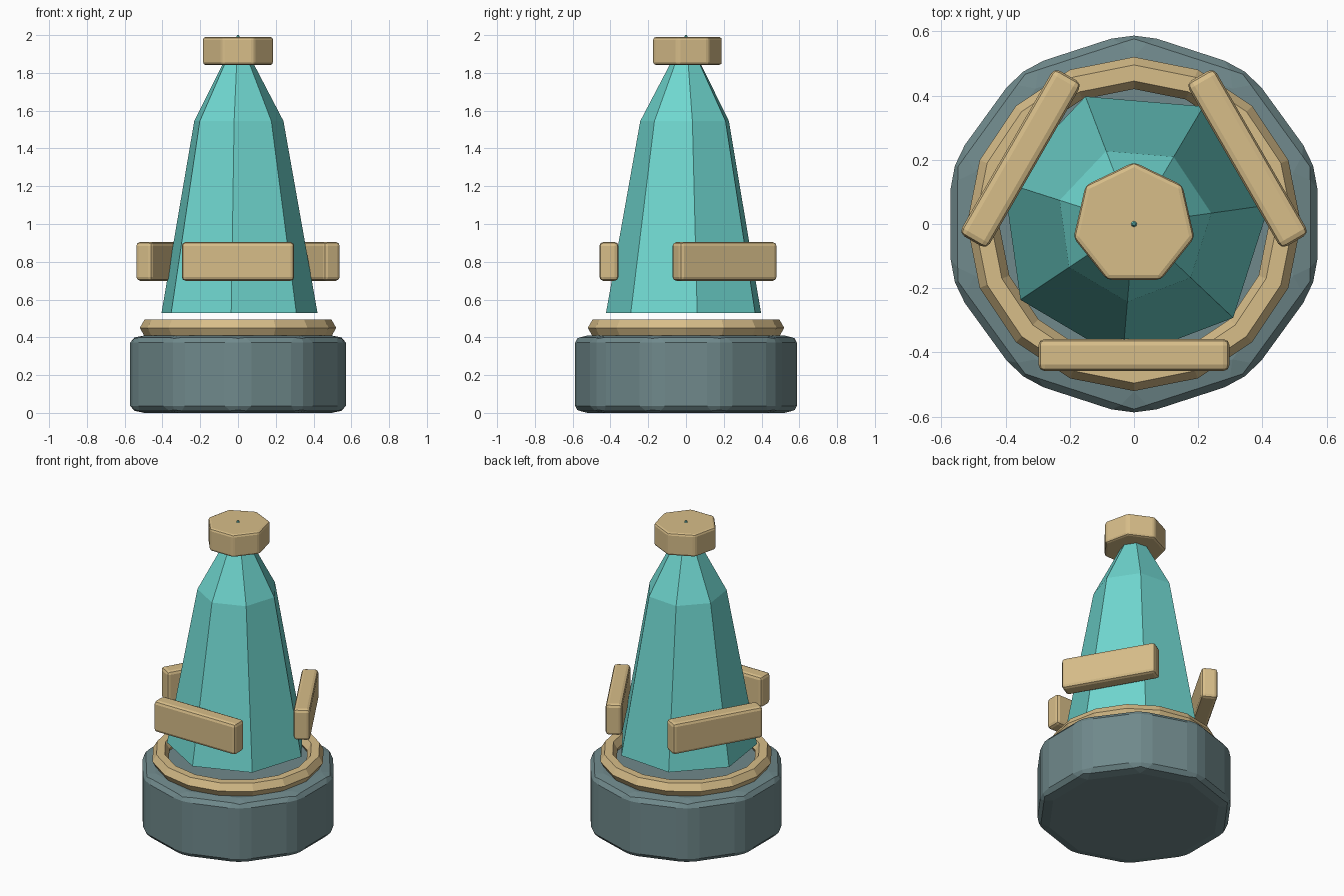
import bpy, bmesh, math
from mathutils import Matrix

if "Cube" in bpy.data.objects:
    bpy.data.objects.remove(bpy.data.objects["Cube"])


def material(name, rgb):
    m = bpy.data.materials.new(name)
    m.diffuse_color = (*rgb, 1)
    m.use_nodes = True
    m.node_tree.nodes["Principled BSDF"].inputs["Base Color"].default_value = m.diffuse_color
    return m


TEAL = material("teal", (0.16, 0.68, 0.63))
TAN = material("tan", (0.68, 0.51, 0.25))
SLATE = material("slate", (0.16, 0.25, 0.26))


def add_object(name, bm, mat):
    bmesh.ops.recalc_face_normals(bm, faces=bm.faces)
    mesh = bpy.data.meshes.new(name)
    bm.to_mesh(mesh)
    bm.free()
    mesh.materials.append(mat)
    ob = bpy.data.objects.new(name, mesh)
    bpy.context.collection.objects.link(ob)
    return ob


def lathe(profile, sides, start, closed=False):
    """Faceted solid of revolution from (radius, z) points."""
    bm = bmesh.new()
    rings = []
    for r, z in profile:
        angles = [math.radians(start) + math.tau * i / sides for i in range(sides)]
        rings.append([bm.verts.new((r * math.cos(a), r * math.sin(a), z)) for a in angles])
    pairs = list(zip(rings, rings[1:]))
    if closed:
        pairs.append((rings[-1], rings[0]))
    else:
        bm.faces.new(rings[0])
        bm.faces.new(rings[-1])
    for a, b in pairs:
        for i in range(sides):
            j = (i + 1) % sides
            bm.faces.new((a[i], a[j], b[j], b[i]))
    return bm


def bevel(bm, width):
    bmesh.ops.bevel(bm, geom=bm.edges[:], offset=width, offset_type='OFFSET',
                    segments=2, profile=0.5, affect='EDGES')


# Base: ten-sided drum, bevelled and then flattened
bm = lathe([(0.60, 0), (0.60, 0.82)], 10, 90)
bevel(bm, 0.075)
bmesh.ops.scale(bm, vec=(1, 1, 0.5), verts=bm.verts)
add_object("base", bm, SLATE)

# Collar: ring with a hexagonal cross-section
section = [(0.47 + 0.05 * math.cos(math.radians(a)),
            0.45 + 0.05 * math.sin(math.radians(a))) for a in range(0, 360, 60)]
add_object("collar_ring", lathe(section, 16, 90, closed=True), TAN)

# Body: seven-sided spire whose tip just pierces the cap
add_object("spire", lathe([(0.425, 0.53), (0.243, 1.545), (0.004, 2.0)], 7, 8), TEAL)

# Cap: seven-sided block
bm = lathe([(0.193, 1.842), (0.193, 1.99)], 7, 90)
bevel(bm, 0.015)
add_object("cap", bm, TAN)

# Planks: three bars spaced evenly around the spire
for i in range(3):
    bm = bmesh.new()
    bmesh.ops.create_cube(bm, size=1, matrix=Matrix.Diagonal((0.595, 0.1, 0.205, 1)))
    bevel(bm, 0.02)
    place = Matrix.Rotation(math.tau * i / 3, 4, 'Z') @ Matrix.Translation((0, -0.408, 0.802))
    bmesh.ops.transform(bm, matrix=place, verts=bm.verts)
    add_object(f"plank_{i + 1}", bm, TAN)
